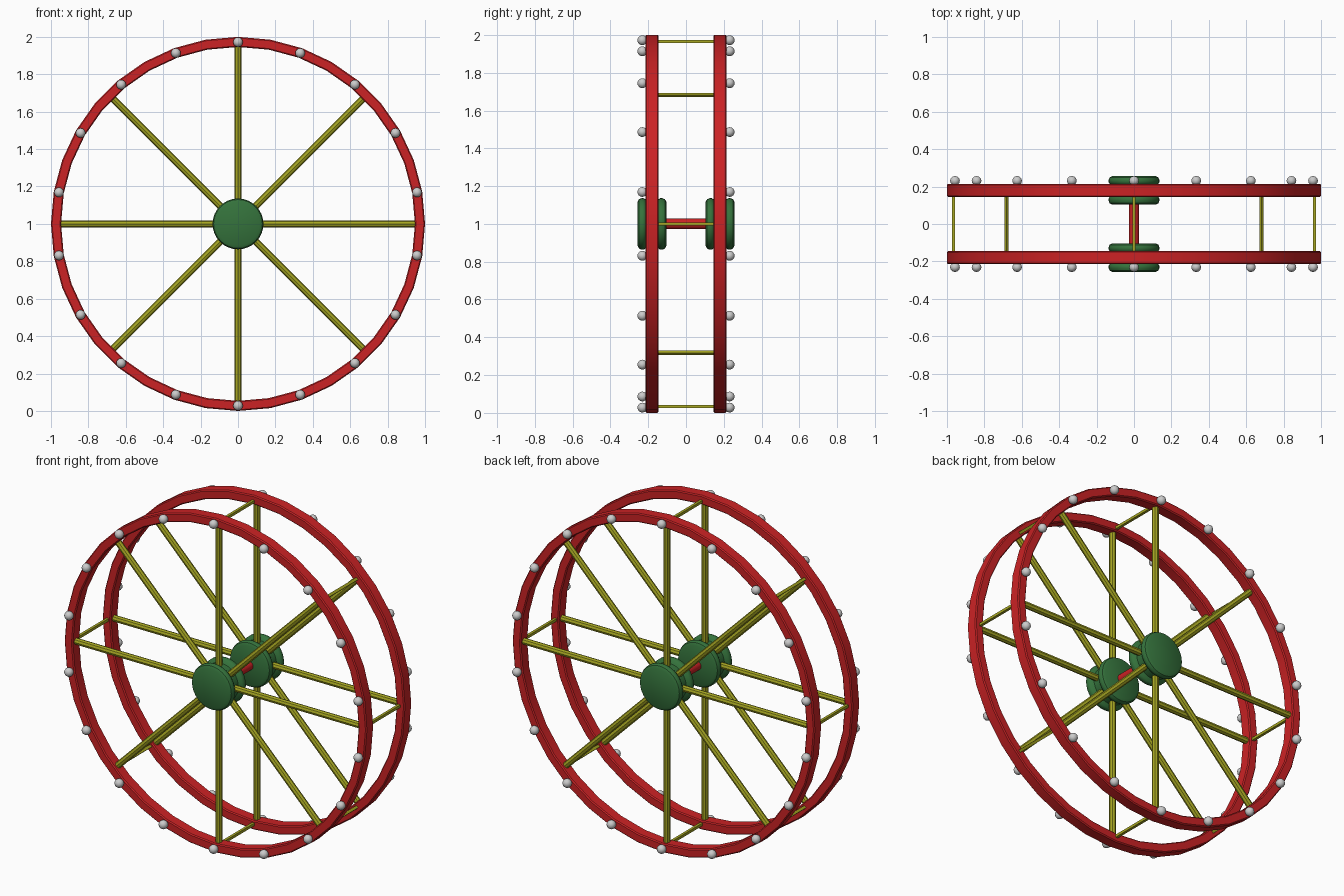
import bpy, bmesh
from math import pi, sin, cos, radians
from mathutils import Vector

if "Cube" in bpy.data.objects:
    bpy.data.objects.remove(bpy.data.objects["Cube"])

CENTER = Vector((0, 0, 1.0))
SIDE_Y = 0.18


def material(name, rgb):
    m = bpy.data.materials.new(name)
    m.diffuse_color = (*rgb, 1)
    m.use_nodes = True
    m.node_tree.nodes["Principled BSDF"].inputs["Base Color"].default_value = m.diffuse_color
    return m


RED = material("red_paint", (0.60, 0.016, 0.018))
YELLOW = material("yellow_paint", (0.38, 0.38, 0.016))
GREEN = material("green_paint", (0.035, 0.17, 0.045))


def finish(obj, name, mat=None, angle=35):
    obj.name = name
    if mat:
        obj.data.materials.append(mat)
    bpy.ops.object.select_all(action='DESELECT')
    obj.select_set(True)
    bpy.context.view_layer.objects.active = obj
    bpy.ops.object.shade_smooth_by_angle(angle=radians(angle))
    return obj


def lathe(name, profile, steps, mat, closed):
    """Revolve (radius, y) points around the wheel axis."""
    bm = bmesh.new()
    rings = []
    for i in range(steps):
        a = 2 * pi * i / steps
        rings.append([bm.verts.new(CENTER + Vector((r * sin(a), y, r * cos(a))))
                      for r, y in profile])
    n = len(profile)
    for i in range(steps):
        p, q = rings[i], rings[(i + 1) % steps]
        for j in range(n if closed else n - 1):
            k = (j + 1) % n
            bm.faces.new((p[j], p[k], q[k], q[j]))
    if not closed:
        bm.faces.new([r[0] for r in rings])
        bm.faces.new([r[-1] for r in rings])
    bmesh.ops.recalc_face_normals(bm, faces=bm.faces)
    me = bpy.data.meshes.new(name)
    bm.to_mesh(me)
    bm.free()
    obj = bpy.data.objects.new(name, me)
    bpy.context.collection.objects.link(obj)
    return finish(obj, name, mat)


def rod(name, a, b, radius, sides, mat):
    d = b - a
    bpy.ops.mesh.primitive_cylinder_add(vertices=sides, radius=radius,
                                        depth=d.length, location=(a + b) / 2)
    obj = bpy.context.object
    obj.rotation_euler = d.to_track_quat('Z', 'Y').to_euler()
    return finish(obj, name, mat)


def polar(r, angle, y):
    return CENTER + Vector((r * sin(angle), y, r * cos(angle)))


for side, s in (("front", -1), ("back", 1)):
    # Rim: rectangular section with slightly eased corners
    h, c, r0, r1 = 0.035, 0.006, 0.946, 1.0
    section = [(r0, -h + c), (r0 + c, -h), (r1 - c, -h), (r1, -h + c),
               (r1, h - c), (r1 - c, h), (r0 + c, h), (r0, h - c)]
    lathe(side + "_rim", [(r, s * SIDE_Y + y) for r, y in section], 36, RED, True)

    # Hub: two rounded flanges with a groove that holds the spokes
    half = [(0.112, 0), (0.112, 0.024), (0.130, 0.034), (0.136, 0.044),
            (0.136, 0.056), (0.130, 0.069), (0.115, 0.077)]
    prof = [(r, -y) for r, y in reversed(half[1:])] + half[1:]
    lathe(side + "_hub", [(r, s * SIDE_Y + y) for r, y in prof], 32, GREEN, False)

    # Spokes
    for i in range(8):
        a = i * pi / 4
        rod(f"{side}_spoke_{i + 1}", polar(0.09, a, s * SIDE_Y),
            polar(0.965, a, s * SIDE_Y), 0.019, 8, YELLOW)

    # Bulbs on the outer face of the rim
    for i in range(18):
        bpy.ops.mesh.primitive_uv_sphere_add(
            segments=12, ring_count=8, radius=0.026,
            location=polar(0.972, i * pi / 9, s * 0.231))
        finish(bpy.context.object, f"{side}_bulb_{i + 1}", angle=60)

# Cross bars joining the two rims
for i in range(8):
    a = i * pi / 4
    bpy.ops.mesh.primitive_cube_add(size=1, location=polar(0.965, a, 0),
                                    rotation=(0, a, 0))
    bar = bpy.context.object
    bar.scale = (0.016, 0.32, 0.016)
    finish(bar, f"cross_bar_{i + 1}", YELLOW)

# Axle between the hubs
rod("axle", polar(0, 0, -0.15), polar(0, 0, 0.15), 0.028, 16, RED)
